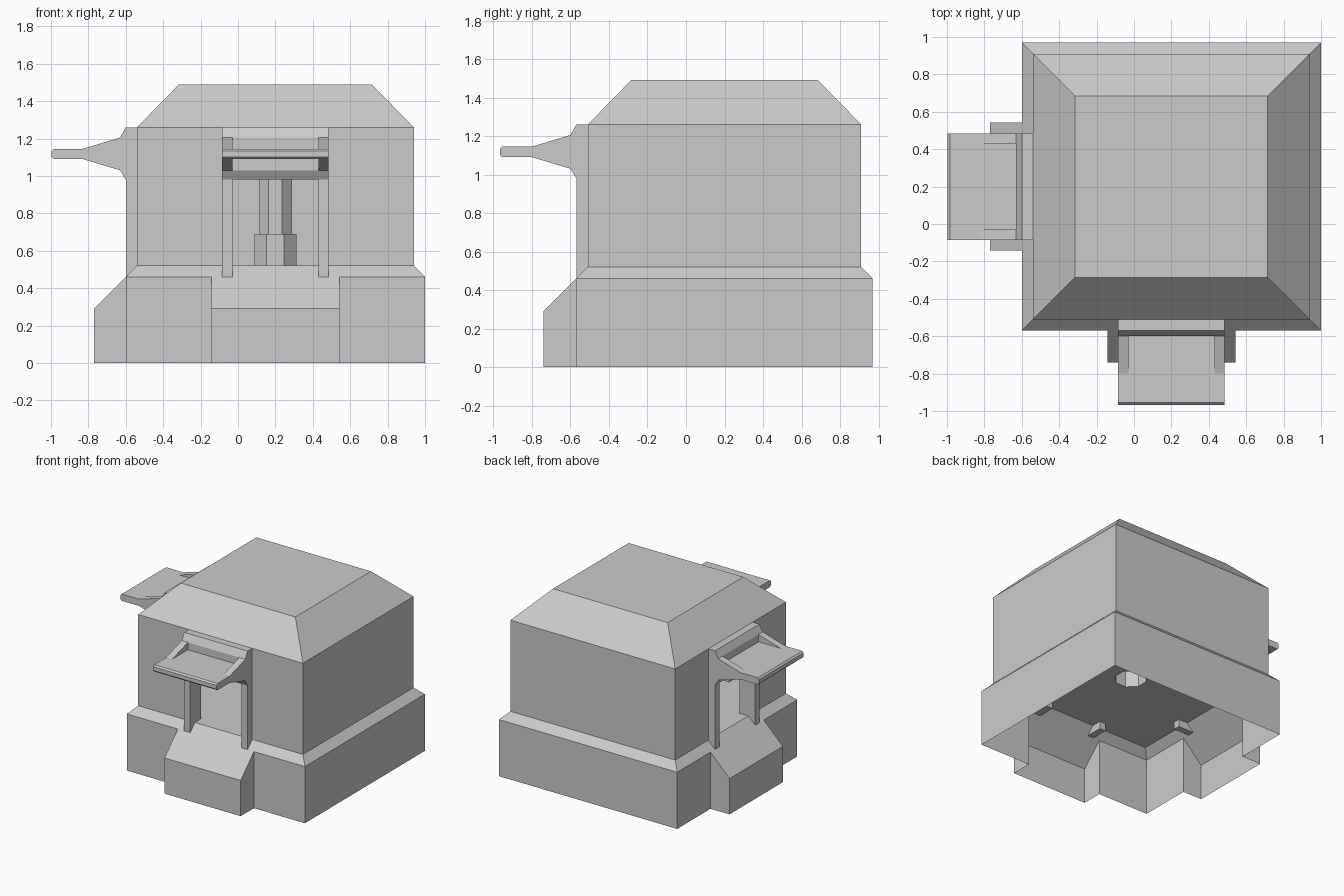
import bpy, bmesh
from math import cos, sin, pi
from mathutils import Vector

if "Cube" in bpy.data.objects:
    bpy.data.objects.remove(bpy.data.objects["Cube"])

C = 0.2                       # plan centre of the building in x and y
HX, HY = 0.80, 0.77           # half sizes of the plinth
INSET = 0.06                  # upper walls sit back from the plinth
PORCH, DOOR, FRAME = 0.342, 0.285, 0.23   # half widths at each entrance


def finish(name, bm):
    bmesh.ops.remove_doubles(bm, verts=bm.verts, dist=1e-5)
    bmesh.ops.recalc_face_normals(bm, faces=bm.faces)
    me = bpy.data.meshes.new(name)
    bm.to_mesh(me)
    bm.free()
    ob = bpy.data.objects.new(name, me)
    bpy.context.collection.objects.link(ob)
    return ob


def face(bm, pts):
    bm.faces.new([bm.verts.new(p) for p in pts])


# Side frames: u runs along the wall, w outward from the plinth wall, z up
def front(u, w, z):
    return Vector((C + u, C - HY - w, z))


def left(u, w, z):
    return Vector((C - HX - w, C - u, z))


def back(u, w, z):
    return Vector((C - u, C + HY + w, z))


def right(u, w, z):
    return Vector((C + HX + w, C + u, z))


def prism(name, side, profile, u0, u1):
    bm = bmesh.new()
    face(bm, [side(u0, w, z) for w, z in profile])
    face(bm, [side(u1, w, z) for w, z in reversed(profile)])
    for (w0, z0), (w1, z1) in zip(profile, profile[1:] + profile[:1]):
        face(bm, [side(u0, w0, z0), side(u0, w1, z1),
                  side(u1, w1, z1), side(u1, w0, z0)])
    return finish(name, bm)


def octagon(apothem, z):
    r = apothem / cos(pi / 8)
    return [Vector((C + r * cos(pi / 8 + k * pi / 4),
                    C + r * sin(pi / 8 + k * pi / 4), z)) for k in range(8)]


# Building shell: open-bottomed plinth, walls and hipped roof
shell = bmesh.new()
for side, H, entrance in ((front, HX, True), (left, HY, True),
                          (back, HX, False), (right, HY, False)):
    base_gap, wall_gap = (PORCH, DOOR) if entrance else (0, 0)
    top = H - INSET
    for s in (-1, 1):
        face(shell, [side(s * base_gap, 0, 0), side(s * H, 0, 0),
                     side(s * H, 0, 0.46), side(s * base_gap, 0, 0.46)])
        face(shell, [side(s * base_gap, 0, 0.46), side(s * H, 0, 0.46),
                     side(s * top, -INSET, 0.52), side(s * base_gap, -INSET, 0.52)])
        face(shell, [side(s * wall_gap, -INSET, 0.52), side(s * top, -INSET, 0.52),
                     side(s * top, -INSET, 1.26), side(s * wall_gap, -INSET, 1.26)])
    ridge = top - 0.225
    face(shell, [side(-top, -INSET, 1.26), side(top, -INSET, 1.26),
                 side(ridge, -INSET - 0.225, 1.49), side(-ridge, -INSET - 0.225, 1.49)])
rx, ry = HX - INSET - 0.225, HY - INSET - 0.225
face(shell, [(C + a * rx, C + b * ry, 1.49)
             for a, b in ((1, 1), (-1, 1), (-1, -1), (1, -1))])
finish("building_shell", shell)

# Floor with an octagonal hole under the hollow pillar
floor = bmesh.new()
hole = octagon(0.113, 0.52)
corners = [Vector((C + a * (HX - INSET), C + b * (HY - INSET), 0.52))
           for a, b in ((1, 1), (-1, 1), (-1, -1), (1, -1))]
for q in range(4):
    n = (q + 1) % 4
    face(floor, [hole[2 * q], corners[q], hole[2 * q + 1]])
    face(floor, [hole[2 * q + 1], corners[q], corners[n], hole[2 * n]])
finish("floor", floor)

# Stepped octagonal centre pillar
pillar = bmesh.new()
rings = [octagon(a, z) for a, z in ((0.113, 0.52), (0.113, 0.69), (0.088, 0.69), (0.088, 1.49))]
for lo, hi in zip(rings, rings[1:]):
    for k in range(8):
        n = (k + 1) % 8
        face(pillar, [lo[k], lo[n], hi[n], hi[k]])
finish("centre_pillar", pillar)

# Canopy profiles as (w, z)
nose = [(0.385, 1.09), (0.397, 1.102), (0.397, 1.133), (0.385, 1.145)]
jamb_profile = ([(-0.14, 0.46), (0, 0.46), (0, 0.98), (0.03, 1.03), (0.23, 1.09)]
                + nose + [(0.23, 1.145), (0.03, 1.205), (0, 1.26), (-0.14, 1.26)])
canopy_profile = ([(-0.14, 0.98), (0, 0.98), (0.03, 1.03), (0.03, 1.09)]
                  + nose + [(0.03, 1.145), (0.03, 1.205), (0, 1.26), (-0.14, 1.26)])

# Two matching entrances
for label, side in (("front", front), ("left", left)):
    for i, s in enumerate((-1, 1)):
        prism(f"{label}_door_jamb_{i + 1}", side, jamb_profile, s * FRAME, s * DOOR)
    prism(f"{label}_canopy", side, canopy_profile, -FRAME, FRAME)

    # Open-backed porch with a sloping top
    porch = bmesh.new()
    outline = [(0, 0), (0.17, 0), (0.17, 0.29), (0, 0.46)]
    for s in (-1, 1):
        face(porch, [side(s * PORCH, w, z) for w, z in outline])
    for (w0, z0), (w1, z1) in (((0.17, 0), (0.17, 0.29)), ((0.17, 0.29), (-INSET, 0.52))):
        face(porch, [side(-PORCH, w0, z0), side(PORCH, w0, z0),
                     side(PORCH, w1, z1), side(-PORCH, w1, z1)])
    finish(f"{label}_porch", porch)
